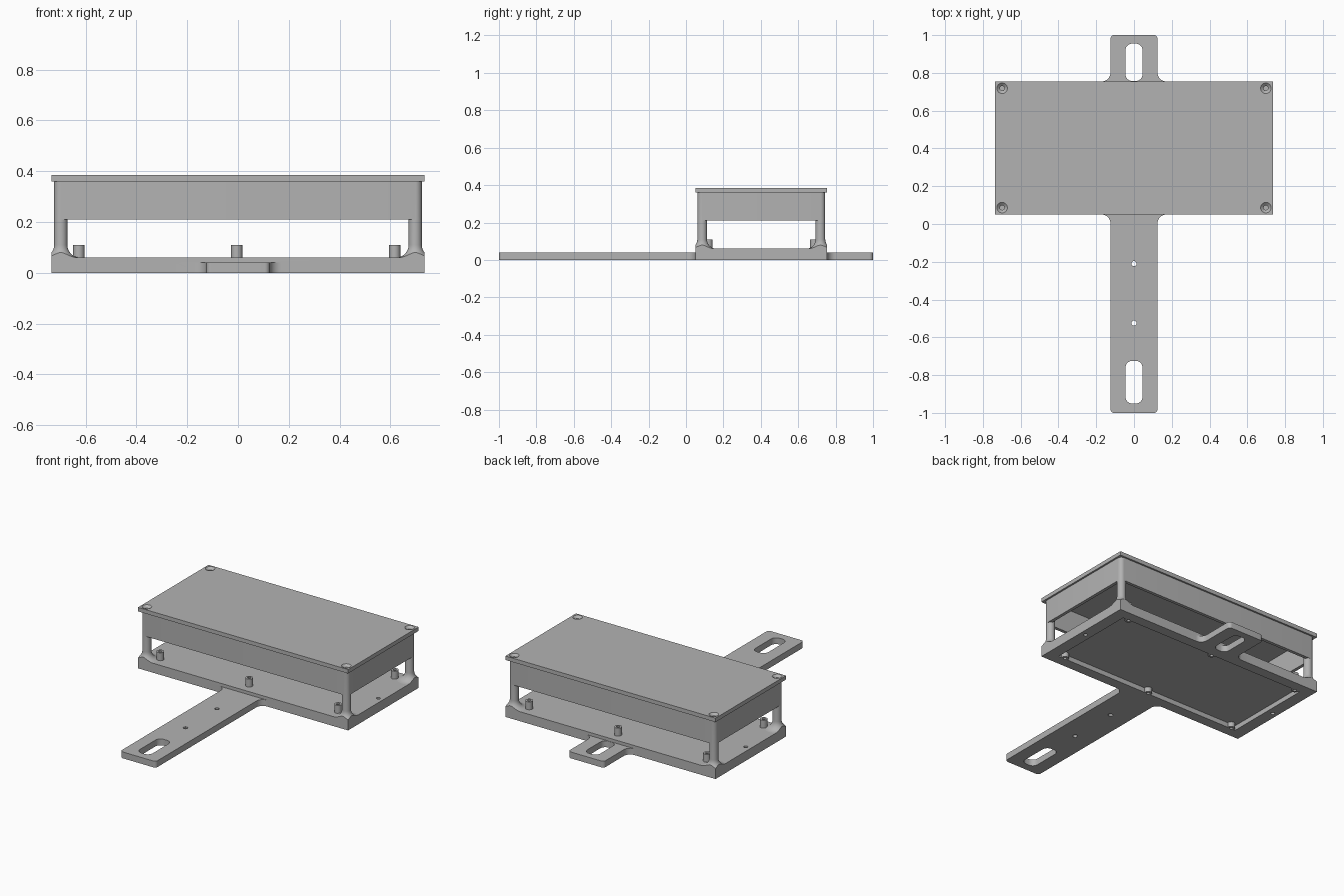
import bpy, bmesh, math
from mathutils import Vector

if "Cube" in bpy.data.objects:
    bpy.data.objects.remove(bpy.data.objects["Cube"], do_unlink=True)

grey = bpy.data.materials.new("plain grey")
grey.use_nodes = True
colour = (0.45, 0.45, 0.45, 1)
grey.diffuse_color = colour
grey.node_tree.nodes["Principled BSDF"].inputs["Base Color"].default_value = colour

W, MID, HALF = 0.735, 0.4025, 0.3525       # tray half width, centre y, half depth
POST_X, POST_Y, POST_R = 0.698, 0.316, 0.026
FLOOR, SKIRT, LID, TOP = 0.06, 0.21, 0.36, 0.385


def finish(name, bm):
    bmesh.ops.recalc_face_normals(bm, faces=bm.faces)
    mesh = bpy.data.meshes.new(name)
    bm.to_mesh(mesh)
    bm.free()
    obj = bpy.data.objects.new(name, mesh)
    bpy.context.collection.objects.link(obj)
    mesh.materials.append(grey)
    return obj


def prism(name, corners, z0, z1):
    """Extrude an outline of (x, y, radius) corners, rounding each one."""
    bm = bmesh.new()
    ring = []
    for i, (x, y, r) in enumerate(corners):
        p = Vector((x, y))
        a = (Vector(corners[i - 1][:2]) - p).normalized()
        b = (Vector(corners[(i + 1) % len(corners)][:2]) - p).normalized()
        if r == 0:
            ring.append(p)
            continue
        centre = p + (a + b) * r
        for k in range(9):
            t = k / 8 * math.pi / 2
            ring.append(centre - b * r * math.cos(t) - a * r * math.sin(t))
    face = bm.faces.new([bm.verts.new((q.x, q.y, z0)) for q in ring])
    new = bmesh.ops.extrude_face_region(bm, geom=[face])["geom"]
    bmesh.ops.translate(bm, vec=(0, 0, z1 - z0),
                        verts=[v for v in new if isinstance(v, bmesh.types.BMVert)])
    return finish(name, bm)


def block(name, x, y0, y1, z0, z1, r=0):
    return prism(name, [(-x, y0, r), (x, y0, r), (x, y1, r), (-x, y1, r)], z0, z1)


def lathe(name, x, y, profile, n=32):
    """Closed solid of revolution from (radius, z) points, bottom to top."""
    bm = bmesh.new()
    rings = [[bm.verts.new((x + r * math.cos(k * math.tau / n),
                            y + r * math.sin(k * math.tau / n), z))
              for k in range(n)] for r, z in profile]
    for lo, hi in zip(rings, rings[1:]):
        for k in range(n):
            j = (k + 1) % n
            bm.faces.new((lo[k], lo[j], hi[j], hi[k]))
    bm.faces.new(rings[0][::-1])
    bm.faces.new(rings[-1])
    return finish(name, bm)


def rod(name, x, y, r, z0, z1, n=32):
    return lathe(name, x, y, [(r, z0), (r, z1)], n)


def combine(obj, other, operation):
    mod = obj.modifiers.new("combine", 'BOOLEAN')
    mod.operation, mod.object, mod.solver = operation, other, 'EXACT'
    bpy.context.view_layer.objects.active = obj
    bpy.ops.object.modifier_apply(modifier=mod.name)
    bpy.data.objects.remove(other, do_unlink=True)


def smooth(obj):
    bpy.ops.object.select_all(action='DESELECT')
    obj.select_set(True)
    bpy.context.view_layer.objects.active = obj
    bpy.ops.object.shade_smooth_by_angle(angle=math.radians(30))


corners = [(sx * POST_X, MID + sy * POST_Y) for sx in (-1, 1) for sy in (-1, 1)]
pegs = [(px, MID + sy * 0.283) for px in (-0.627, -0.005, 0.617) for sy in (-1, 1)]

# Tray with a shallow recess underneath
tray = block("base_tray", W, MID - HALF, MID + HALF, 0, FLOOR)
combine(tray, block("recess", 0.66, 0.115, 0.69, -0.02, 0.03), 'DIFFERENCE')

# Long front arm and short back tab, with filleted roots
for end, root, inner in ((-1, MID - HALF, 0.09), (1, MID + HALF, 0.715)):
    outline = [(-0.125, end, 0.02), (0.125, end, 0.02), (0.125, root, 0.045),
               (0.25, root, 0), (0.25, inner, 0), (-0.25, inner, 0),
               (-0.25, root, 0), (-0.125, root, 0.045)]
    combine(tray, prism("arm", outline, 0, 0.04), 'UNION')
for y0, y1 in ((-0.95, -0.725), (0.757, 0.955)):
    combine(tray, block("slot", 0.045, y0, y1, -0.1, 0.05, 0.035), 'DIFFERENCE')
for y in (-0.21, -0.525):
    combine(tray, rod("arm_hole", 0, y, 0.014, -0.1, 0.1, 12), 'DIFFERENCE')

# Hollow pegs that continue as bosses in the recess
for x, y in pegs:
    combine(tray, rod("peg", x, y, 0.022, 0, 0.11), 'UNION')
for x, y in pegs:
    combine(tray, rod("peg_hole", x, y, 0.01, -0.1, 0.2, 16), 'DIFFERENCE')
for x in (-0.7, 0.7):
    combine(tray, rod("side_hole", x, MID, 0.012, -0.1, 0.1, 16), 'DIFFERENCE')
smooth(tray)

# Corner posts with a concave flared foot trimmed to the tray outline
flare = 0.05
foot = [(POST_R + flare * (1 - math.cos(t)), FLOOR + flare * (1 - math.sin(t)))
        for t in [math.pi / 2 * (1 - k / 8) for k in range(9)]]
foot = [(foot[0][0], FLOOR - 0.01)] + foot + [(POST_R, LID)]
for i, (x, y) in enumerate(corners):
    post = lathe("corner_post_%d" % (i + 1), x, y, foot)
    combine(post, block("trim", W, MID - HALF, MID + HALF, 0, 1), 'INTERSECT')
    combine(post, rod("bore", x, y, 0.012, 0.25, 1, 16), 'DIFFERENCE')
    smooth(post)

# Upper skirt, an open wall running around the posts
sx, sy = POST_X + POST_R, POST_Y + POST_R
skirt = block("upper_skirt", sx, MID - sy, MID + sy, SKIRT, LID, POST_R)
combine(skirt, block("hollow", sx - 0.02, MID - sy + 0.02, MID + sy - 0.02, 0.1, 0.5), 'DIFFERENCE')
for x, y in corners:
    combine(skirt, rod("bore", x, y, 0.012, 0.25, 1, 16), 'DIFFERENCE')
smooth(skirt)

# Lid with countersunk corner holes
lid = block("lid", W, MID - HALF, MID + HALF, LID, TOP)
for x, y in corners:
    sink = [(0.012, LID - 0.05), (0.012, TOP - 0.014), (0.028, TOP), (0.028, TOP + 0.02)]
    combine(lid, lathe("countersink", x, y, sink), 'DIFFERENCE')
smooth(lid)
